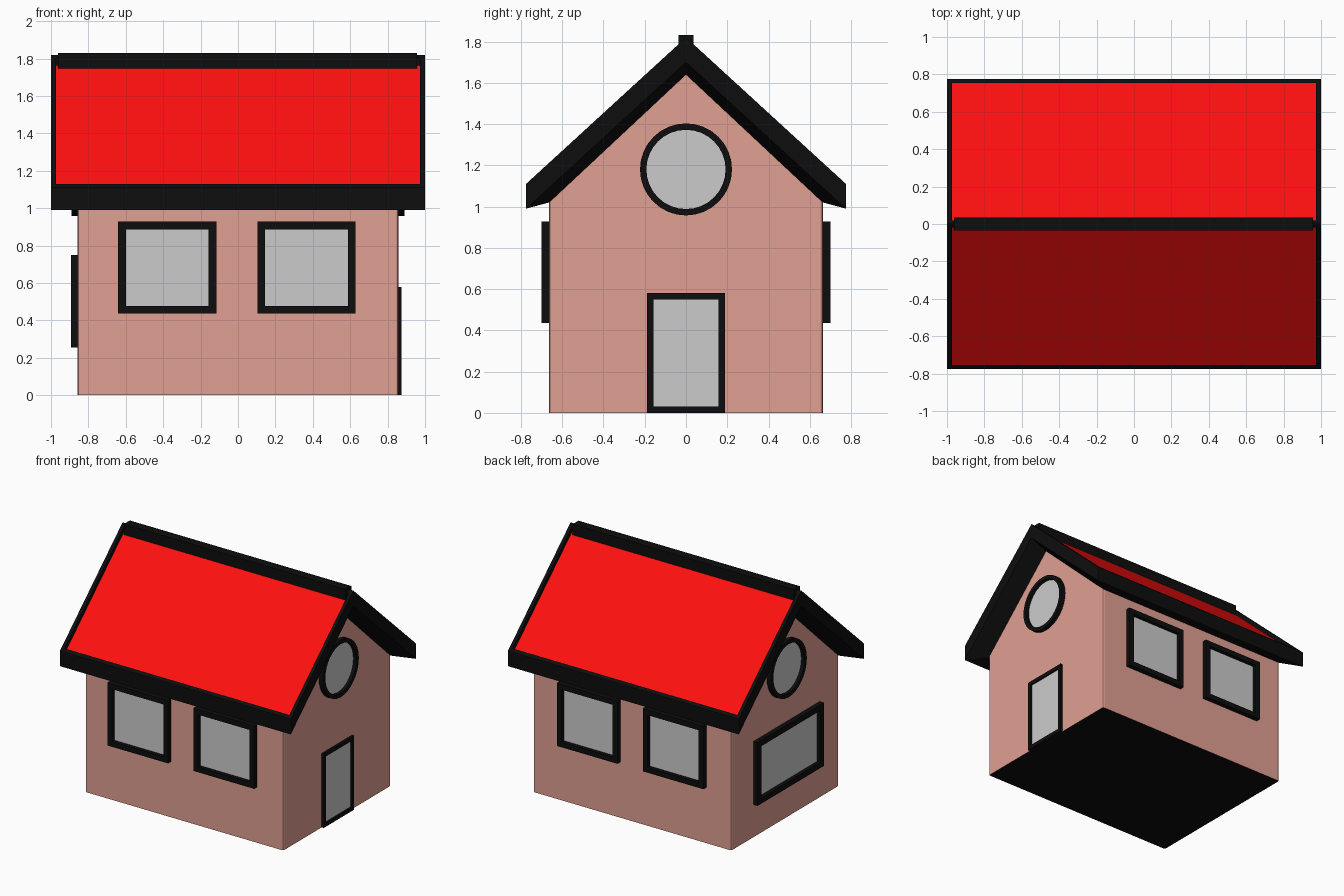
import bpy, bmesh, math
from mathutils import Matrix, Vector

if "Cube" in bpy.data.objects:
    bpy.data.objects.remove(bpy.data.objects["Cube"])


def material(name, rgb):
    m = bpy.data.materials.new(name)
    m.diffuse_color = (*rgb, 1)
    m.use_nodes = True
    m.node_tree.nodes["Principled BSDF"].inputs["Base Color"].default_value = m.diffuse_color
    return m


PINK = material("pink_wall", (0.75, 0.35, 0.29))
RED = material("red_roof", (1.0, 0.005, 0.005))
BLACK = material("black_trim", (0.004, 0.004, 0.004))


def finish(name, bm, *mats):
    bmesh.ops.recalc_face_normals(bm, faces=bm.faces)
    me = bpy.data.meshes.new(name)
    bm.to_mesh(me)
    bm.free()
    for m in mats:
        me.materials.append(m)
    ob = bpy.data.objects.new(name, me)
    bpy.context.collection.objects.link(ob)
    return ob


# House body: gabled profile extruded along x, slightly bevelled corners, black floor
HX, HY = 0.857, 0.663
bm = bmesh.new()
profile = [(-HY, 0), (HY, 0), (HY, 1.035), (0, 1.66), (-HY, 1.035)]
face = bm.faces.new([bm.verts.new((-HX, y, z)) for y, z in profile])
ext = bmesh.ops.extrude_face_region(bm, geom=[face])
bmesh.ops.translate(bm, vec=(2 * HX, 0, 0),
                    verts=[v for v in ext["geom"] if isinstance(v, bmesh.types.BMVert)])
corners = [e for e in bm.edges
           if abs((e.verts[0].co - e.verts[1].co).normalized().z) > 0.99]
bmesh.ops.bevel(bm, geom=corners, offset=0.012, segments=2, profile=0.5, affect='EDGES')
for f in bm.faces:
    f.material_index = 1 if all(v.co.z < 0.001 for v in f.verts) else 0
finish("house_body", bm, PINK, BLACK)

# Roof: thick gabled shell with sloping soffit down to the walls
bm = bmesh.new()


def row(x, y, z_eave, z_ridge):
    pts = [(x, -y, z_eave), (x, 0, z_ridge), (x, y, z_eave)]
    return [bm.verts.new(p) for p in pts]


ends = []
for s in (-1, 1):
    ends.append([row(s, 0.775, 1.11, 1.82), row(s, 0.775, 0.99, 1.70),
                 row(s * HX, HY, 1.02, 1.64)])
slopes = []
for i in (0, 1):
    slopes.append(bm.faces.new([ends[0][0][i], ends[0][0][i + 1],
                                ends[1][0][i + 1], ends[1][0][i]]))
for rows in ends:                      # gable fascia and soffit
    for k in (0, 1):
        for i in (0, 1):
            bm.faces.new([rows[k][i], rows[k][i + 1], rows[k + 1][i + 1], rows[k + 1][i]])
for i in (0, 2):                       # eave fascia and soffit
    for k in (0, 1):
        bm.faces.new([ends[0][k][i], ends[1][k][i], ends[1][k + 1][i], ends[0][k + 1][i]])
# Sunken red panels
bmesh.ops.recalc_face_normals(bm, faces=bm.faces)
for f in slopes:
    for depth in (0.038, 0.0):
        bmesh.ops.inset_individual(bm, faces=[f], thickness=depth)
    bmesh.ops.translate(bm, verts=f.verts, vec=(0, 0, -0.04))
    f.material_index = 1
finish("roof", bm, BLACK, RED)

# Ridge beam
bm = bmesh.new()
bmesh.ops.create_cube(bm, size=1, matrix=Matrix.Translation((-0.003, 0, 1.785))
                      @ Matrix.Diagonal((1.92, 0.072, 0.092, 1)))
finish("ridge_beam", bm, BLACK)


# Framed opening: outline points (u across, v up) on a wall turned by `angle`
def opening(name, angle, dist, outer, inner, depth, glass):
    rot = Matrix.Rotation(math.radians(angle), 3, 'Z')

    def ring(bm, pts, w):
        return [bm.verts.new(rot @ Vector((u, -(dist + w), v))) for u, v in pts]

    n = len(outer)
    bm = bmesh.new()
    loops = [ring(bm, outer, -0.005), ring(bm, outer, depth),
             ring(bm, inner, depth), ring(bm, inner, -0.005)]
    for k in range(4):
        a, b = loops[k], loops[(k + 1) % 4]
        for i in range(n):
            j = (i + 1) % n
            bm.faces.new([a[i], a[j], b[j], b[i]])
    finish(name + "_frame", bm, BLACK)
    bm = bmesh.new()
    a, b = ring(bm, inner, -0.005), ring(bm, inner, glass)
    bm.faces.new(a)
    bm.faces.new(b)
    for i in range(n):
        j = (i + 1) % n
        bm.faces.new([a[i], a[j], b[j], b[i]])
    finish(name + "_panel", bm)


def rect(cu, w, z0, z1, m=0.0):
    a, b = cu - w / 2 + m, cu + w / 2 - m
    return [(a, z0 + m), (b, z0 + m), (b, z1 - m), (a, z1 - m)]


def circle(r, z, n=32):
    return [(r * math.cos(2 * math.pi * i / n), z + r * math.sin(2 * math.pi * i / n))
            for i in range(n)]


def rect_opening(name, angle, dist, cu, w, z0, z1, border, depth, glass):
    opening(name, angle, dist, rect(cu, w, z0, z1), rect(cu, w, z0, z1, border), depth, glass)


# Paired windows on front and back
for side, angle, s in (("front", 0, 1), ("back", 180, -1)):
    for label, x in (("left", -0.378), ("right", 0.367)):
        rect_opening(f"{side}_{label}_window", angle, HY, s * x, 0.525, 0.436, 0.928,
                     0.041, 0.037, 0.008)

# Round gable windows
for side, angle in (("right", 90), ("left", 270)):
    opening(f"{side}_round_window", angle, HX, circle(0.223, 1.18), circle(0.192, 1.18),
            0.034, 0.008)

# Door on the right, wide window on the left
rect_opening("door", 90, HX, 0, 0.376, 0.0, 0.58, 0.03, 0.018, 0.006)
rect_opening("left_wide_window", 270, HX, 0.02, 0.82, 0.255, 0.75, 0.045, 0.037, 0.008)
